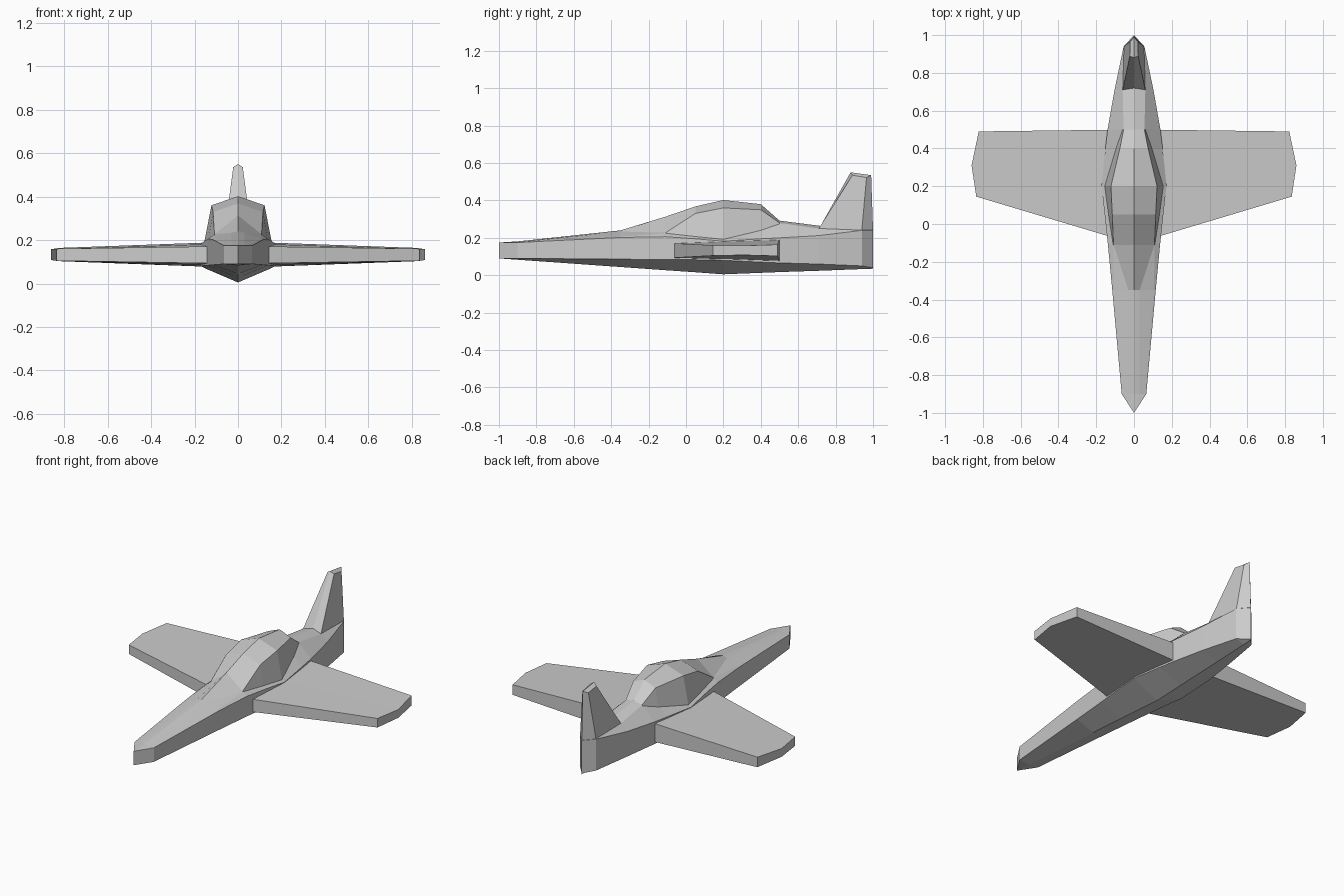
import bpy, bmesh


def loft(name, rows, closed=False, cap=False, weld=True):
    """Skin rows of right-hand points, then mirror across x = 0."""
    bm = bmesh.new()
    vs = [[bm.verts.new(p) for p in r] for r in rows]
    n = len(rows[0])
    for a, b in zip(vs, vs[1:]):
        for i in range(n if closed else n - 1):
            j = (i + 1) % n
            bm.faces.new((a[i], a[j], b[j], b[i]))
    if cap:
        bm.faces.new(vs[-1])
        bm.faces.new(vs[0])
    bmesh.ops.remove_doubles(bm, verts=bm.verts, dist=0.0005)
    bmesh.ops.mirror(bm, geom=bm.verts[:] + bm.edges[:] + bm.faces[:],
                     axis='X', merge_dist=0.0005)
    if weld:
        bmesh.ops.remove_doubles(bm, verts=bm.verts, dist=0.0005)
        # drop the faces of caps lying on the mirror plane
        inner = [f for f in bm.faces if all(abs(v.co.x) < 1e-4 for v in f.verts)]
        bmesh.ops.delete(bm, geom=inner, context='FACES_ONLY')
    bmesh.ops.recalc_face_normals(bm, faces=bm.faces)
    me = bpy.data.meshes.new(name)
    bm.to_mesh(me)
    bm.free()
    ob = bpy.data.objects.new(name, me)
    bpy.context.collection.objects.link(ob)
    return ob


# Fuselage with canopy: y, keel z, side width, low z, high z,
# canopy base x/z, canopy shoulder x/z, spine z
stations = [
    (-1.0, .09, 0, .09, .175, 0, .175, 0, .175, .175),
    (-.90, .083, .065, .09, .175, .06, .176, .03, .179, .181),
    (-.35, .044, .115, .086, .202, .105, .207, .03, .234, .240),
    (-.11, .027, .138, .084, .206, .110, .225, .108, .227, .313),
    (.05, .016, .155, .083, .195, .135, .207, .115, .330, .368),
    (.20, .005, .172, .080, .182, .155, .192, .122, .360, .402),
    (.40, .013, .152, .070, .195, .095, .240, .075, .350, .380),
    (.50, .017, .140, .066, .200, .060, .275, .055, .280, .292),
    (.71, .024, .103, .060, .212, .062, .249, .060, .250, .265),
    (.94, .033, .055, .050, .240, .053, .241, .050, .243, .245),
    (1.0, .035, 0, .040, .240, 0, .241, 0, .242, .243),
]
loft("fuselage", [
    [(0, y, zk), (w, y, zl), (w, y, zh), (bx, y, bz), (ex, y, ez), (0, y, zt)]
    for y, zk, w, zl, zh, bx, bz, ex, ez, zt in stations])

# Tail fin
bm_rows = [
    [(0, .71, .235), (.06, .71, .235), (.053, .94, .235), (0, 1.0, .235)],
    [(0, .72, .265), (.06, .71, .25), (.053, .94, .242), (0, 1.0, .242)],
    [(0, .88, .55), (.022, .89, .535), (.020, .965, .522), (0, .99, .535)],
]
loft("tail_fin", bm_rows, cap=True)


# Wings: each rib has leading, middle and trailing points (y, low z, high z)
def rib(pts):
    return [(x, y, hi) for x, y, lo, hi in pts] + \
           [(x, y, lo) for x, y, lo, hi in reversed(pts)]


loft("wings", [
    rib([(.05, -.09, .092, .172), (.05, .20, .083, .184), (.05, .50, .074, .192)]),
    rib([(.835, .145, .105, .160), (.86, .31, .108, .158), (.822, .49, .103, .164)]),
], closed=True, cap=True, weld=False)
